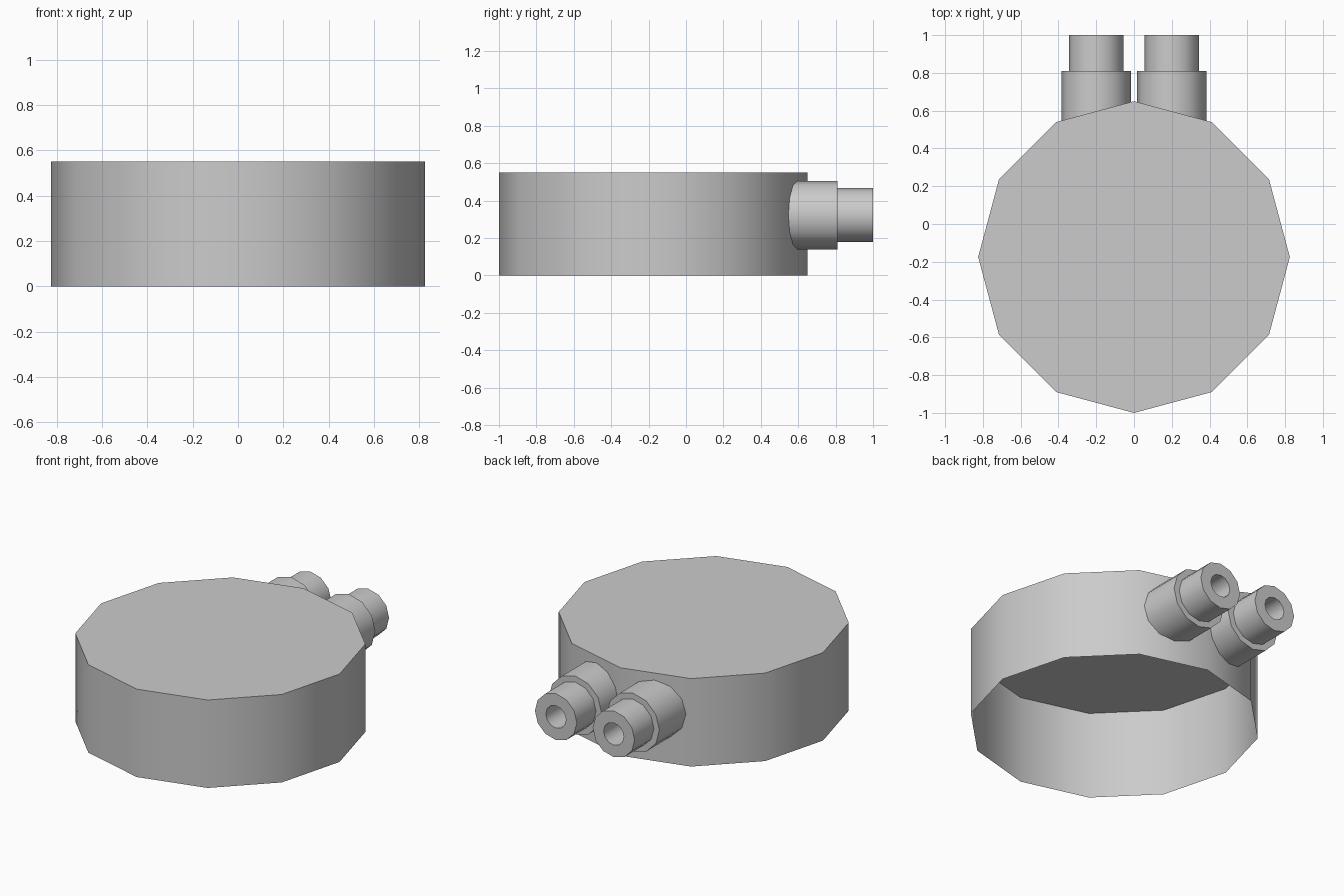
import bpy, bmesh
from math import cos, sin, pi, radians

if "Cube" in bpy.data.objects:
    bpy.data.objects.remove(bpy.data.objects["Cube"])

SIDES = 12


def finish(bm, name):
    mesh = bpy.data.meshes.new(name)
    bm.to_mesh(mesh)
    bm.free()
    obj = bpy.data.objects.new(name, mesh)
    bpy.context.collection.objects.link(obj)
    bpy.ops.object.select_all(action='DESELECT')
    obj.select_set(True)
    bpy.context.view_layer.objects.active = obj
    bpy.ops.object.shade_smooth_by_angle(angle=radians(40))
    return obj


def bridge(bm, a, b):
    for i in range(SIDES):
        j = (i + 1) % SIDES
        bm.faces.new((a[i], a[j], b[j], b[i]))


def cap_body(name, radius, height, y):
    bm = bmesh.new()
    rings = [[bm.verts.new((radius * cos(2 * pi * i / SIDES),
                            y + radius * sin(2 * pi * i / SIDES), z))
              for i in range(SIDES)] for z in (0, height)]
    bridge(bm, *rings)
    bm.faces.new(rings[1])
    return finish(bm, name)


def nozzle(name, x, z, profile):
    # Revolve (radius, y) points around an axis parallel to y
    bm = bmesh.new()
    rings = [[bm.verts.new((x + r * sin(2 * pi * i / SIDES), y,
                            z + r * cos(2 * pi * i / SIDES)))
              for i in range(SIDES)] for r, y in profile]
    for a, b in zip(rings, rings[1:]):
        bridge(bm, a, b)
    return finish(bm, name)


# Cup-shaped body, closed on top and open underneath
cap_body("body", 0.825, 0.55, -0.175)

# Two stepped, hollow nozzles at the back: collar, tip, then bore
PROFILE = [(0.183, 0.54), (0.183, 0.81), (0.145, 0.81),
           (0.145, 1.0), (0.07, 1.0), (0.07, 0.54)]
for side, x in (("left", -0.2), ("right", 0.2)):
    nozzle(side + "_nozzle", x, 0.323, PROFILE)
